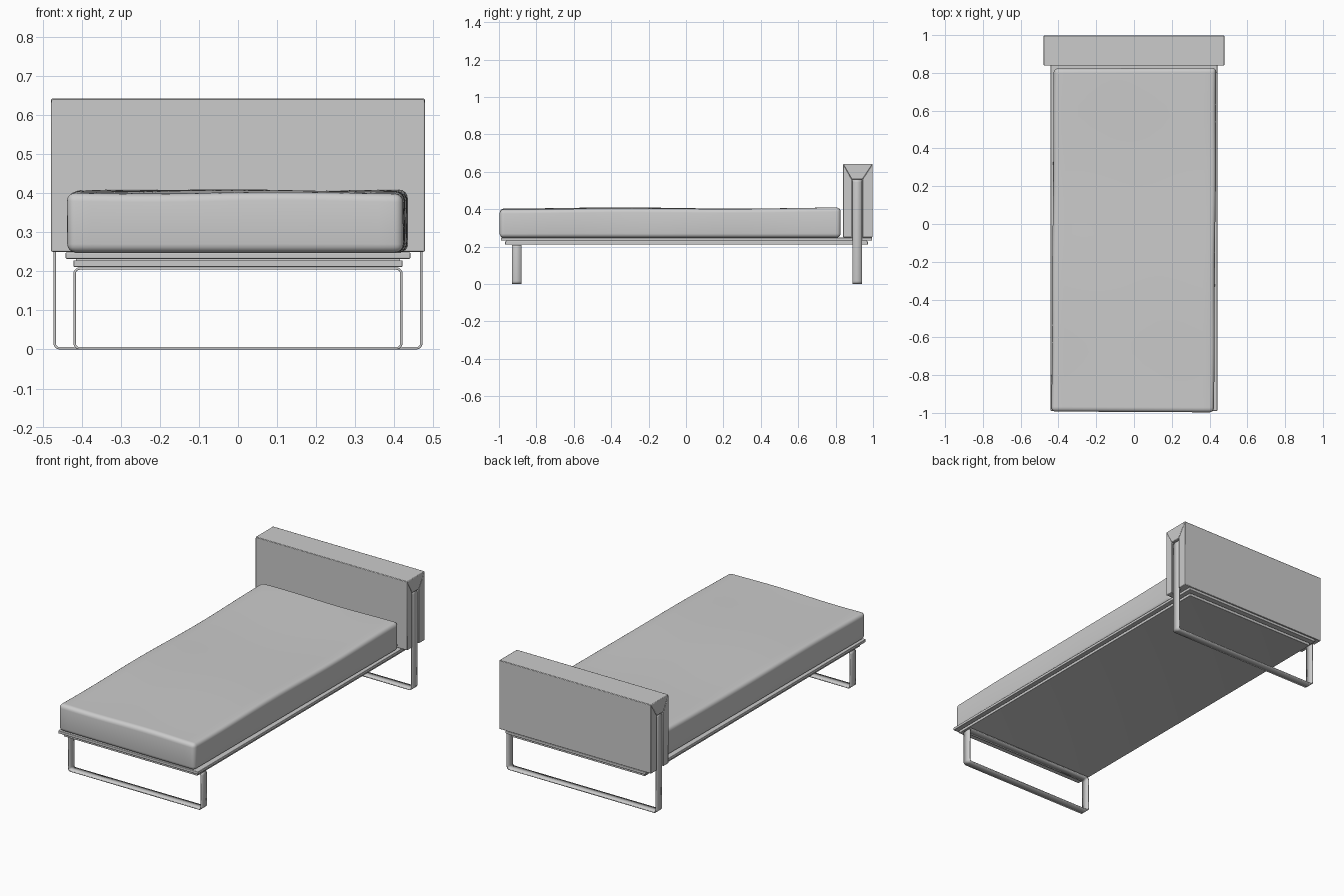
import bpy, bmesh, math
from mathutils import Vector

if "Cube" in bpy.data.objects:
    bpy.data.objects.remove(bpy.data.objects["Cube"], do_unlink=True)

GREY = (0.6, 0.6, 0.6, 1)
mat = bpy.data.materials.new("plain_grey")
mat.use_nodes = True
mat.diffuse_color = GREY
mat.node_tree.nodes["Principled BSDF"].inputs["Base Color"].default_value = GREY


def finish(name, bm, bevel=0, segments=3):
    """Turn a bmesh into a smooth-shaded object with an optional bevel."""
    bmesh.ops.recalc_face_normals(bm, faces=bm.faces)
    mesh = bpy.data.meshes.new(name)
    bm.to_mesh(mesh)
    bm.free()
    mesh.materials.append(mat)
    ob = bpy.data.objects.new(name, mesh)
    bpy.context.collection.objects.link(ob)
    if bevel:
        mod = ob.modifiers.new("Bevel", 'BEVEL')
        mod.width, mod.segments, mod.limit_method = bevel, segments, 'ANGLE'
    bpy.ops.object.select_all(action='DESELECT')
    ob.select_set(True)
    bpy.context.view_layer.objects.active = ob
    bpy.ops.object.shade_smooth_by_angle(angle=math.radians(35))
    return ob


def box_mesh(x, y0, y1, z0, z1):
    """Box symmetric in x."""
    bm = bmesh.new()
    bmesh.ops.create_cube(bm, size=1)
    for v in bm.verts:
        v.co = Vector((v.co.x * 2 * x, y0 + (v.co.y + 0.5) * (y1 - y0),
                       z0 + (v.co.z + 0.5) * (z1 - z0)))
    return bm


def extrude_profile(name, profile, x, bevel):
    """Extrude a y-z profile across the width."""
    bm = bmesh.new()
    face = bm.faces.new([bm.verts.new((-x, y, z)) for y, z in profile])
    out = bmesh.ops.extrude_face_region(bm, geom=[face])
    moved = [g for g in out["geom"] if isinstance(g, bmesh.types.BMVert)]
    bmesh.ops.translate(bm, verts=moved, vec=(2 * x, 0, 0))
    return finish(name, bm, bevel, 2)


def leg_loop(name, x, y0, y1, z1):
    """Flat metal band bent into a rounded rectangle."""
    bm = box_mesh(x, y0, y1, 0, z1)
    ends = [f for f in bm.faces if abs(f.normal.y) > 0.9]
    bmesh.ops.delete(bm, geom=ends, context='FACES_ONLY')
    corners = [e for e in bm.edges
               if abs(e.verts[0].co.y - e.verts[1].co.y) > 0.01]
    bmesh.ops.bevel(bm, geom=corners, offset=0.016, segments=5,
                    profile=0.5, affect='EDGES')
    ob = finish(name, bm)
    mod = ob.modifiers.new("Band", 'SOLIDIFY')
    mod.thickness, mod.offset = 0.006, -1
    return ob


# Leg bands
leg_loop("foot_leg_band", 0.421, -0.93, -0.88, 0.21)
leg_loop("head_leg_band", 0.472, 0.89, 0.94, 0.56)

# Platform: top board, shadow gap, and a lower frame with recessed underside
finish("platform_board", box_mesh(0.441, -0.99, 0.995, 0.232, 0.248), 0.003)
finish("platform_core", box_mesh(0.415, -0.96, 0.965, 0.22, 0.235))
bm = box_mesh(0.421, -0.967, 0.972, 0.211, 0.228)
under = [f for f in bm.faces if f.normal.z < -0.9]
bmesh.ops.inset_region(bm, faces=under, thickness=0.03)
for v in under[0].verts:
    v.co.z += 0.004
finish("platform_frame", bm, 0.002)

# Headboard: two padded panels and a mitred cap around the head leg band
FRONT, BACK, LOW, TOP, SLOT = 0.84, 0.998, 0.25, 0.642, 0.56
extrude_profile("headboard_front_panel",
                [(FRONT, LOW), (0.886, LOW), (0.886, SLOT), (FRONT, TOP)], 0.478, 0.003)
extrude_profile("headboard_back_panel",
                [(0.944, LOW), (BACK, LOW), (BACK, TOP), (0.944, SLOT)], 0.478, 0.003)
extrude_profile("headboard_cap",
                [(FRONT, TOP), (0.886, SLOT), (0.944, SLOT), (BACK, TOP)], 0.478, 0.003)
finish("headboard_core", box_mesh(0.462, 0.88, 0.95, LOW, 0.57))

# Mattress: rounded block with a soft uneven top, lying very slightly askew
bm = box_mesh(0.43, -0.995, 0.825, 0.248, 0.403)
bmesh.ops.bevel(bm, geom=list(bm.edges), offset=0.022, segments=4,
                profile=0.5, affect='EDGES')
for axis, count, span in ((0, 16, 0.4), (1, 32, 0.96)):
    normal = Vector((axis == 0, axis == 1, 0))
    mid = -0.085 * axis
    for i in range(count):
        pos = mid + span * (2 * i / (count - 1) - 1) * 0.92
        bmesh.ops.bisect_plane(bm, geom=bm.verts[:] + bm.edges[:] + bm.faces[:],
                               plane_co=normal * pos, plane_no=normal)
for v in bm.verts:
    x, y, z = v.co
    lift = max(0, (z - 0.25) / 0.153)
    wave = 0.003 * math.cos(5 * (y + 0.35)) + 0.0025 * math.cos(9 * (x + 0.1) + 2 * y)
    v.co.z += lift * wave + 0.001 * lift
    v.co.x += 0.007 * y + 0.002 * math.sin(7 * y) * lift
    v.co.y += 0.004 * math.sin(3 * x) * (0.5 if y > 0 else -0.5)
finish("mattress", bm)
